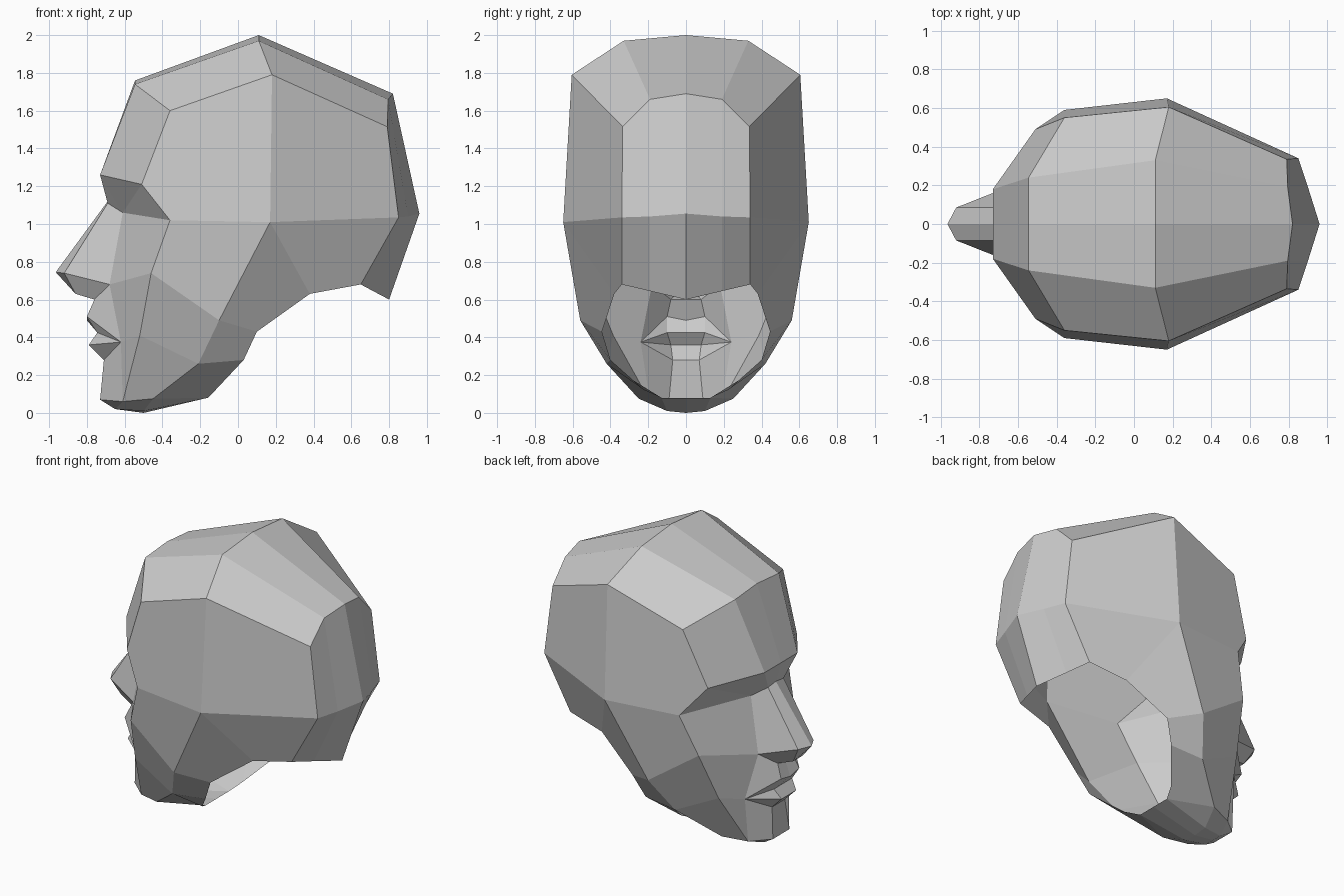
import bpy
import bmesh

if "Cube" in bpy.data.objects:
    bpy.data.objects.remove(bpy.data.objects["Cube"], do_unlink=True)

grey = bpy.data.materials.new("clay_grey")
grey.use_nodes = True
grey.diffuse_color = (0.6, 0.6, 0.6, 1)
grey.node_tree.nodes["Principled BSDF"].inputs["Base Color"].default_value = grey.diffuse_color

bm = bmesh.new()


def fill(*points):
    """One flat facet through the given points."""
    return bm.faces.new([bm.verts.new(p) for p in points])


def loft(*rows):
    """Facets between neighbouring rows of points."""
    for upper, lower in zip(rows, rows[1:]):
        for k in range(min(len(upper), len(lower)) - 1):
            fill(upper[k], upper[k + 1], lower[k + 1], lower[k])


def strip(x, z, half_width, centre_x=None, centre_z=None):
    """A row from the centre line out to half_width."""
    centre = (x if centre_x is None else centre_x, 0, z if centre_z is None else centre_z)
    return [centre, (x, half_width, z)]


# Skull: arcs from the centre line to the side, brow to nape
brow = strip(-0.73, 1.26, 0.18) + [(-0.51, 0.49, 1.21)]
hairline = strip(-0.545, 1.74, 0.24, centre_z=1.76) + [(-0.36, 0.55, 1.6)]
crown = strip(0.11, 1.97, 0.33, centre_z=2) + [(0.18, 0.605, 1.79)]
back_top = strip(0.795, 1.66, 0.19, 0.82, 1.69) + [(0.79, 0.335, 1.515)]
back_mid = strip(0.9, 1.04, 0.19, 0.96, 1.055) + [(0.85, 0.34, 1.035)]
nape = strip(0.715, 0.645, 0.19, 0.8, 0.6) + [(0.65, 0.34, 0.68)]
loft(brow, hairline, crown, back_top, back_mid, nape)

# Centre of the face: nose, lips, chin and throat
bridge = strip(-0.69, 1.11, 0.085, centre_z=1.12)
tip = strip(-0.92, 0.74, 0.085, -0.965, 0.745)
septum = strip(-0.86, 0.63, 0.05)
nose_base = strip(-0.76, 0.6, 0.08)
upper_lip = strip(-0.8, 0.51, 0.1, centre_z=0.49)
mouth = strip(-0.745, 0.425, 0.1)
lower_lip = strip(-0.79, 0.36, 0.08)
chin_groove = strip(-0.71, 0.28, 0.07)
chin = strip(-0.73, 0.07, 0.09)
chin_under = strip(-0.65, 0.02, 0.07)
chin_back = strip(-0.5, 0.01, 0.1, centre_z=0)
throat = strip(-0.16, 0.08, 0.13)
loft(brow[:2], bridge, tip, septum, nose_base, upper_lip, mouth,
     lower_lip, chin_groove, chin, chin_under, chin_back, throat)

# Landmarks on the side of the head
temple = (-0.36, 0.59, 1.02)
ear = (0.17, 0.65, 1.01)
eye = (-0.61, 0.16, 1.06)
nostril = (-0.68, 0.18, 0.68)
cheek = (-0.46, 0.52, 0.74)
lower_cheek = (-0.52, 0.385, 0.41)
mouth_corner = (-0.62, 0.24, 0.375)
jaw_front = (-0.61, 0.19, 0.06)
jaw_mid = (-0.45, 0.25, 0.075)
jaw_angle = (-0.21, 0.42, 0.26)
jaw_hinge = (-0.1, 0.56, 0.49)

# Open edge of the neck
neck_back = (0.38, 0.38, 0.63)
neck_side = (0.1, 0.445, 0.43)
neck_front = (0.03, 0.4, 0.28)
neck_throat = (-0.12, 0.22, 0.12)

# Side of the skull
fill(brow[2], hairline[2], crown[2], ear, temple)
fill(crown[2], back_top[2], back_mid[2], ear)
fill(ear, back_mid[2], nape[2], neck_back)
fill(ear, neck_back, neck_side, jaw_hinge)

# Eye socket
fill(brow[1], brow[2], eye)
fill(brow[2], temple, eye)
fill(brow[1], eye, bridge[1])

# Nose side and underside
fill(bridge[1], eye, nostril, tip[1])
fill(tip[1], nostril, nose_base[1], septum[1])

# Cheek and jaw
fill(eye, temple, cheek, nostril)
loft([temple, ear], [cheek, jaw_hinge], [lower_cheek, jaw_angle], [jaw_front, jaw_mid])
fill(nostril, cheek, lower_cheek, mouth_corner)
fill(jaw_hinge, neck_side, neck_front, jaw_angle)
fill(jaw_angle, neck_front, neck_throat)
fill(jaw_angle, neck_throat, throat[1], jaw_mid)

# Around the mouth
fill(nostril, mouth_corner, upper_lip[1], nose_base[1])
for upper, lower in ((upper_lip, mouth), (mouth, lower_lip), (lower_lip, chin_groove)):
    fill(upper[1], mouth_corner, lower[1])
fill(mouth_corner, lower_cheek, jaw_front)
fill(mouth_corner, jaw_front, chin[1], chin_groove[1])

# Underside of the chin
fill(chin[1], jaw_front, chin_under[1])
fill(jaw_front, jaw_mid, chin_back[1], chin_under[1])
fill(jaw_mid, throat[1], chin_back[1])

# Weld the facets and mirror the half head
bmesh.ops.remove_doubles(bm, verts=bm.verts[:], dist=0.0005)
bmesh.ops.recalc_face_normals(bm, faces=bm.faces[:])
mesh = bpy.data.meshes.new("head")
bm.to_mesh(mesh)
bm.free()
mesh.materials.append(grey)
head = bpy.data.objects.new("head", mesh)
bpy.context.collection.objects.link(head)
mirror = head.modifiers.new("mirror", "MIRROR")
mirror.use_axis = (False, True, False)
mirror.use_clip = True
